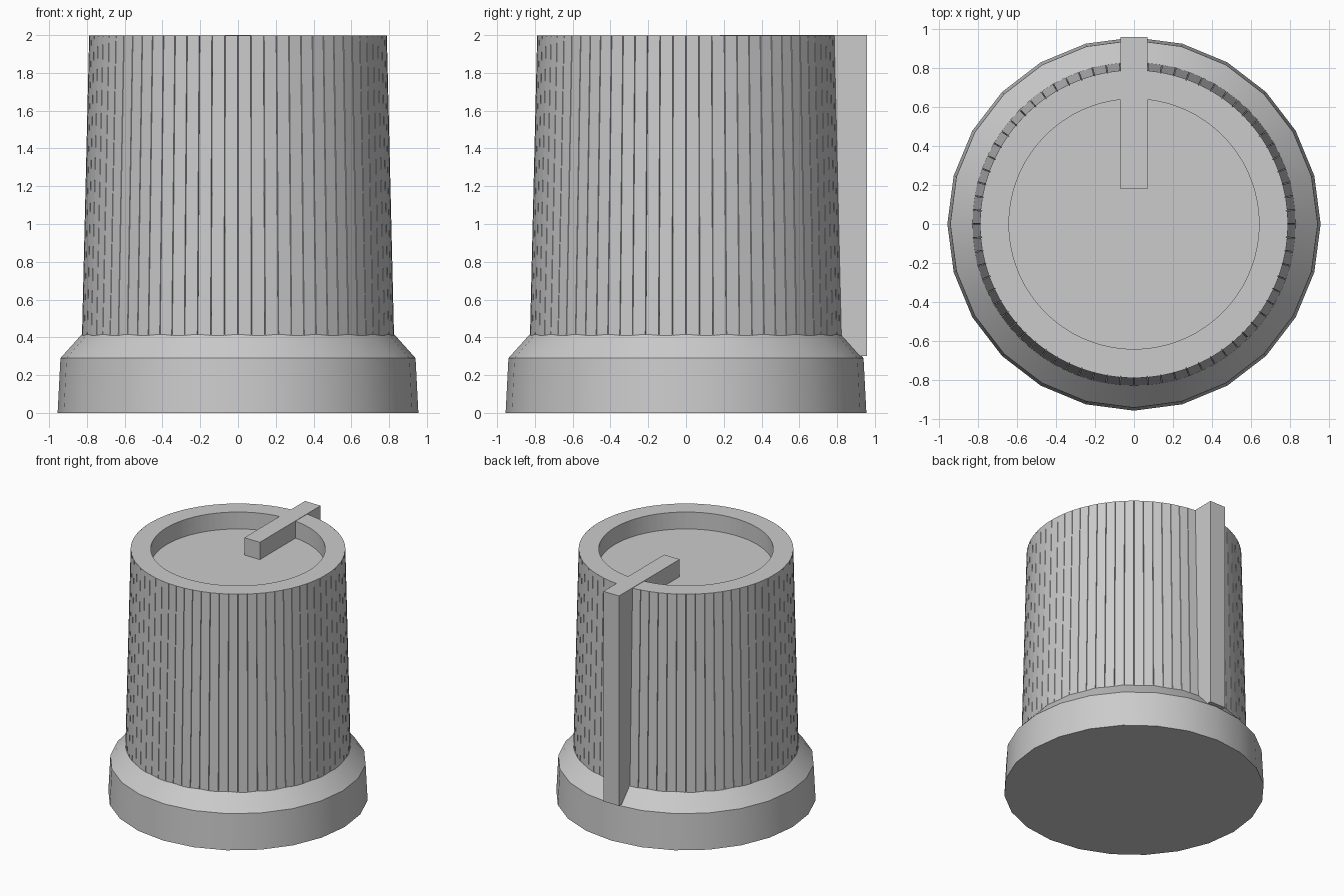
import bpy
import bmesh
from math import cos, sin, tau, radians

if "Cube" in bpy.data.objects:
    bpy.data.objects.remove(bpy.data.objects["Cube"])


def finish(name, bm):
    bmesh.ops.recalc_face_normals(bm, faces=bm.faces)
    mesh = bpy.data.meshes.new(name)
    bm.to_mesh(mesh)
    bm.free()
    obj = bpy.data.objects.new(name, mesh)
    bpy.context.collection.objects.link(obj)
    return obj


def stack(name, rings):
    """Skin a list of equal-length point rings and cap both ends."""
    bm = bmesh.new()
    loops = [[bm.verts.new(p) for p in ring] for ring in rings]
    n = len(loops[0])
    for a, b in zip(loops, loops[1:]):
        for i in range(n):
            j = (i + 1) % n
            bm.faces.new((a[i], a[j], b[j], b[i]))
    bm.faces.new(loops[0])
    bm.faces.new(loops[-1])
    return finish(name, bm)


def smooth(obj):
    bpy.ops.object.select_all(action='DESELECT')
    obj.select_set(True)
    bpy.context.view_layer.objects.active = obj
    bpy.ops.object.shade_smooth_by_angle(angle=radians(30))


def plain_ring(r, z, n=24):
    return [(r * cos(tau * i / n), r * sin(tau * i / n), z) for i in range(n)]


def fluted_ring(r, z, depth, n=72, half=radians(0.15)):
    """Circle with a hairline groove at each of its n corners."""
    pts = []
    for i in range(n):
        a = tau * i / n
        for off, rad in ((-half, r), (0, r - depth), (half, r)):
            pts.append((rad * cos(a + off), rad * sin(a + off), z))
    return pts


# Flared skirt at the base
skirt = stack("base_skirt", [plain_ring(0.955, 0), plain_ring(0.94, 0.29),
                             plain_ring(0.828, 0.415)])
smooth(skirt)

# Tapered grip with fine grooves and a dished top
TOP = 1.997
body = stack("grip_body", [
    fluted_ring(0.827, 0.37, 0.008),
    fluted_ring(0.788, TOP, 0.008),
    fluted_ring(0.64, TOP, 0),
    fluted_ring(0.64, 1.86, 0),
])
smooth(body)

# Pointer bar running across the rim and down the back
X, Y0, Y1, YB = 0.07, 0.18, 0.957, 0.72
side = [(Y0, 1.855), (Y0, 2.0), (Y1, 2.0), (Y1, 0.30), (YB, 0.30), (YB, 1.855)]
stack("pointer_bar", [[(x, y, z) for y, z in side] for x in (-X, X)])
